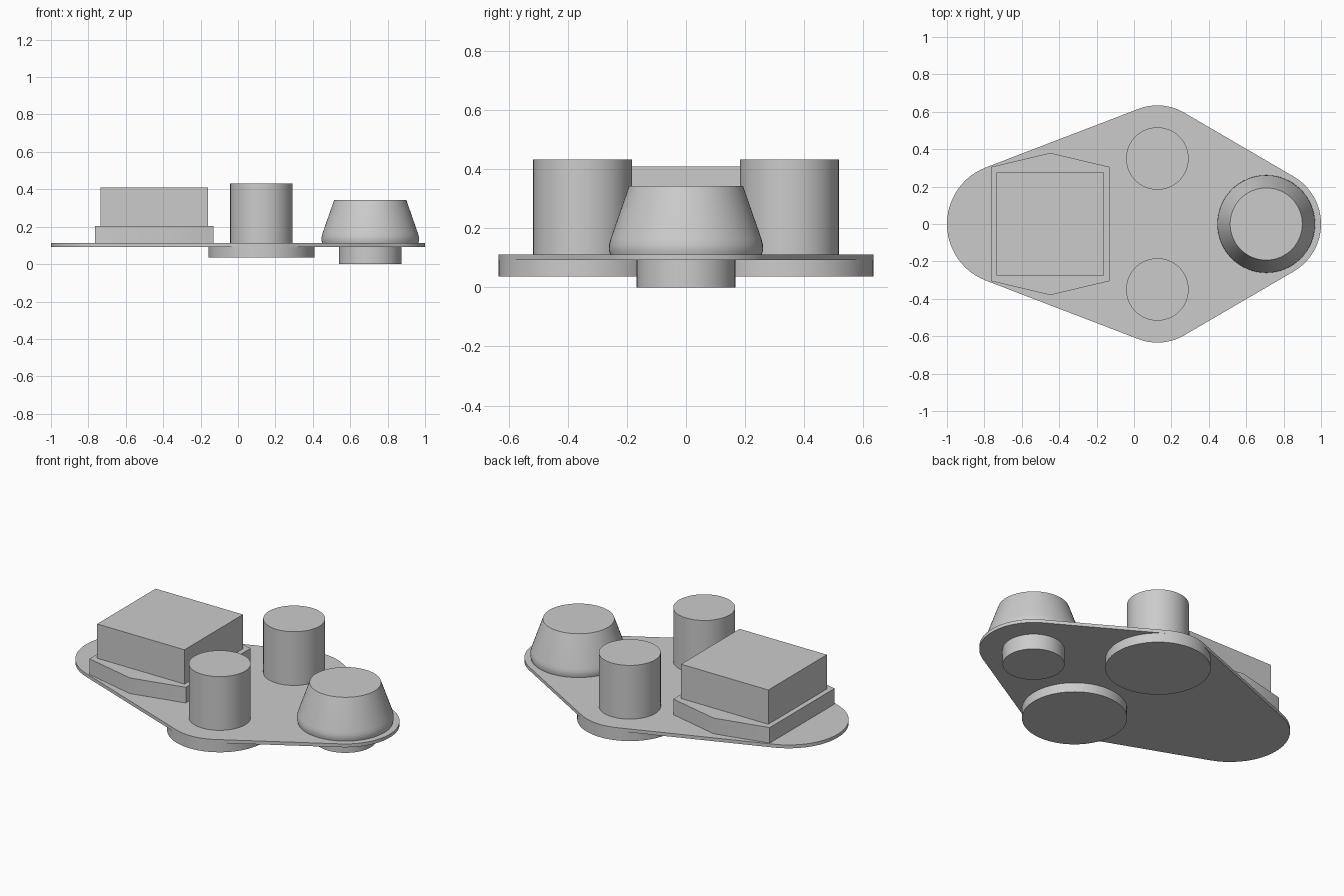
import bpy, bmesh
from math import cos, sin, pi, acos, atan2, hypot

cube = bpy.data.objects.get("Cube")
if cube:
    bpy.data.objects.remove(cube, do_unlink=True)

GREY = (0.6, 0.6, 0.6, 1)
mat = bpy.data.materials.new("plain grey")
mat.use_nodes = True
mat.diffuse_color = GREY
mat.node_tree.nodes["Principled BSDF"].inputs["Base Color"].default_value = GREY


def finish(name, bm):
    """Turn a bmesh into a named object with crisp edges and smooth curves."""
    bmesh.ops.recalc_face_normals(bm, faces=bm.faces)
    mesh = bpy.data.meshes.new(name)
    bm.to_mesh(mesh)
    bm.free()
    mesh.materials.append(mat)
    ob = bpy.data.objects.new(name, mesh)
    bpy.context.collection.objects.link(ob)
    bpy.ops.object.select_all(action='DESELECT')
    ob.select_set(True)
    bpy.context.view_layer.objects.active = ob
    bpy.ops.object.shade_smooth_by_angle(angle=pi / 6)
    return ob


def prism(name, outline, z0, z1):
    """Extrude a flat outline upward from z0 to z1."""
    bm = bmesh.new()
    base = bm.faces.new([bm.verts.new((x, y, z0)) for x, y in outline])
    top = bmesh.ops.extrude_face_region(bm, geom=[base], use_keep_orig=True)
    verts = [g for g in top["geom"] if isinstance(g, bmesh.types.BMVert)]
    bmesh.ops.translate(bm, verts=verts, vec=(0, 0, z1 - z0))
    return finish(name, bm)


def lathe(name, cx, cy, profile, n=64):
    """Closed solid of revolution from (radius, z) rings."""
    bm = bmesh.new()
    rings = [[bm.verts.new((cx + r * cos(2 * pi * i / n), cy + r * sin(2 * pi * i / n), z))
              for i in range(n)] for r, z in profile]
    for a, b in zip(rings, rings[1:]):
        for i in range(n):
            j = (i + 1) % n
            bm.faces.new((a[i], a[j], b[j], b[i]))
    bm.faces.new(rings[0][::-1])
    bm.faces.new(rings[-1])
    return finish(name, bm)


def wrap(circles, steps=24):
    """Outline of a belt around circles listed counter-clockwise."""
    n = len(circles)
    leave = []  # outward normal angle of each tangent line
    for k in range(n):
        x0, y0, r0 = circles[k]
        x1, y1, r1 = circles[(k + 1) % n]
        dx, dy = x1 - x0, y1 - y0
        leave.append(atan2(dy, dx) - acos((r0 - r1) / hypot(dx, dy)))
    points = []
    for k, (x, y, r) in enumerate(circles):
        start = leave[k - 1]
        sweep = (leave[k] - start) % (2 * pi)
        for i in range(steps + 1):
            a = start + sweep * i / steps
            points.append((x + r * cos(a), y + r * sin(a)))
    return points


BOTTOM, TOP = 0.092, 0.112   # base plate faces
SIDE_X, SIDE_Y = 0.125, 0.35  # side lobes
NOSE_X = 0.707

# Rounded base plate
prism("base_plate", wrap([(NOSE_X, 0, 0.293), (SIDE_X, SIDE_Y, 0.284),
                          (-0.676, 0, 0.324), (SIDE_X, -SIDE_Y, 0.284)]), BOTTOM, TOP)

# Posts above and discs below each side lobe
for side, s in (("left", 1), ("right", -1)):
    label = "back" if s > 0 else "front"
    lathe(label + "_post", SIDE_X, s * SIDE_Y, [(0.167, TOP), (0.167, 0.432)])
    lathe(label + "_lower_disc", SIDE_X, s * SIDE_Y, [(0.284, 0.036), (0.284, BOTTOM)])

# Tapered drum with a rounded shoulder, and its foot
lathe("tapered_drum", NOSE_X, 0, [(0.257, TOP), (0.261, 0.128), (0.26, 0.145),
                                  (0.255, 0.165), (0.193, 0.343)])
lathe("drum_foot", NOSE_X, 0, [(0.167, 0), (0.167, BOTTOM)])

# Six-sided plinth with a box on top
prism("plinth", [(-0.765, -0.305), (-0.447, -0.38), (-0.13, -0.305),
                 (-0.13, 0.305), (-0.447, 0.38), (-0.765, 0.305)], TOP, 0.205)
prism("box", [(-0.735, -0.275), (-0.16, -0.275), (-0.16, 0.275), (-0.735, 0.275)], 0.205, 0.409)
